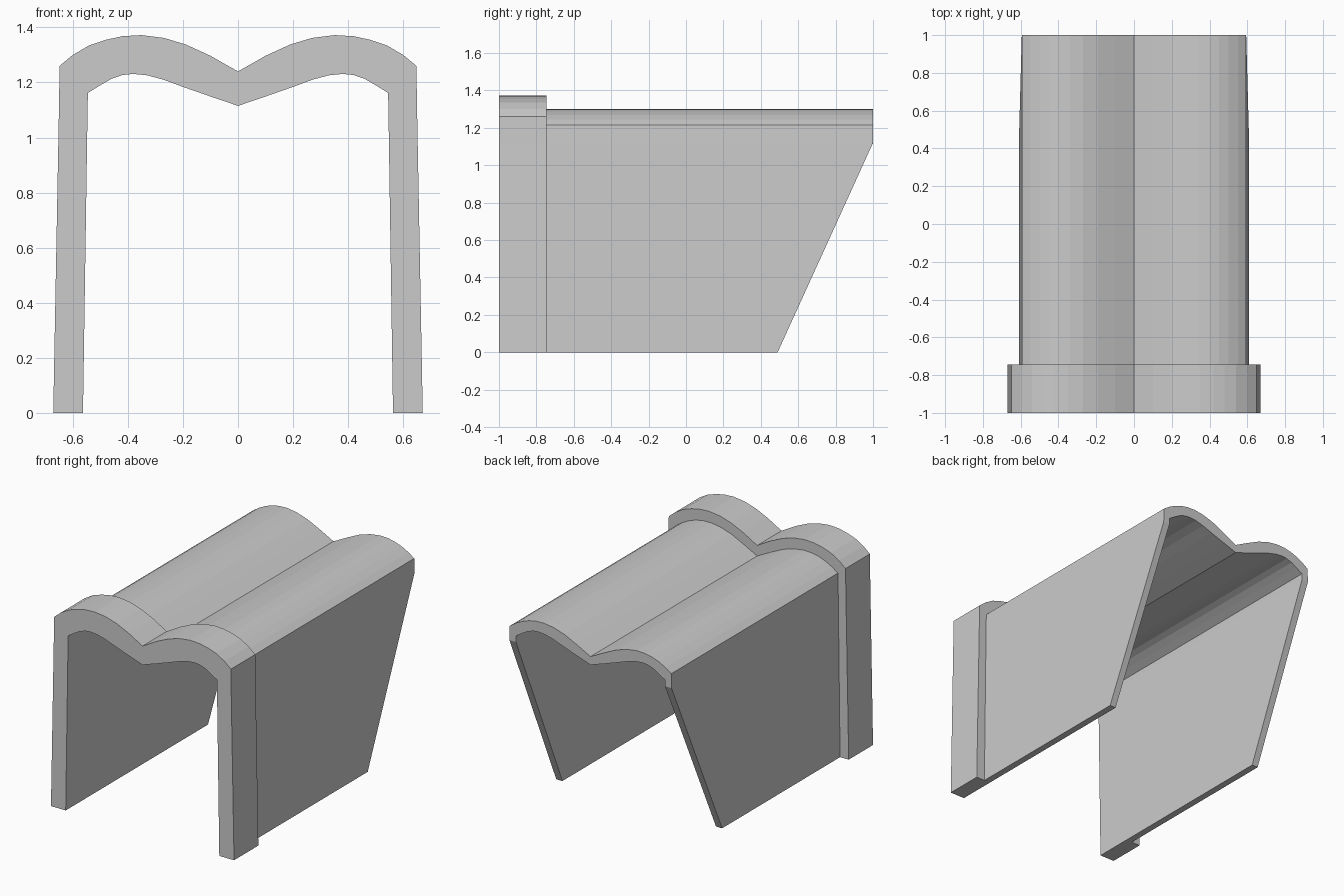
import bpy, bmesh

if "Cube" in bpy.data.objects:
    bpy.data.objects.remove(bpy.data.objects["Cube"])

FRONT, STEP, BACK = -1.0, -0.745, 1.0
LIP = 1.12  # height where the slanted back cut reaches the back plane

# Half profiles (x, z), from the central valley over the arch and down the wall
collar_outer = [(0, 1.24), (0.10, 1.297), (0.19, 1.338), (0.27, 1.362), (0.35, 1.372),
                (0.42, 1.368), (0.48, 1.355), (0.54, 1.335), (0.60, 1.30), (0.648, 1.26),
                (0.650, LIP), (0.671, 0)]
shell_outer = [(0, 1.17), (0.10, 1.222), (0.19, 1.265), (0.27, 1.29), (0.34, 1.30),
               (0.40, 1.298), (0.45, 1.288), (0.50, 1.27), (0.55, 1.244), (0.592, 1.215),
               (0.594, LIP), (0.608, 0)]
inner = [(0, 1.115), (0.10, 1.149), (0.20, 1.184), (0.27, 1.21), (0.33, 1.226),
         (0.38, 1.231), (0.42, 1.227), (0.46, 1.213), (0.50, 1.19), (0.545, 1.162),
         (0.546, LIP), (0.563, 0)]


def mirrored(half):
    return [(-x, z) for x, z in half[:0:-1]] + half


def slanted_end(i, z, count):
    # Only the wall foot is pulled forward; everything above stays on the back plane
    return 0.49 if i in (0, count - 1) else BACK


bm = bmesh.new()
rings = []
# Cross-section walk: collar, step, shell, back rim, then inside to the front
for half, y in ((collar_outer, FRONT), (collar_outer, STEP), (shell_outer, STEP),
                (shell_outer, None), (inner, None), (inner, FRONT)):
    pts = mirrored(half)
    rings.append([bm.verts.new((x, slanted_end(i, z, len(pts)) if y is None else y, z))
                  for i, (x, z) in enumerate(pts)])

# Skin between neighbouring rings, closing the loop
for a, b in zip(rings, rings[1:] + rings[:1]):
    for i in range(len(a) - 1):
        bm.faces.new((a[i], a[i + 1], b[i + 1], b[i]))

# Flat feet under both walls
for k in (0, -1):
    bm.faces.new([r[k] for r in rings])

bmesh.ops.recalc_face_normals(bm, faces=bm.faces)
mesh = bpy.data.meshes.new("ridged_cover")
bm.to_mesh(mesh)
bm.free()
cover = bpy.data.objects.new("ridged_cover", mesh)
bpy.context.collection.objects.link(cover)
